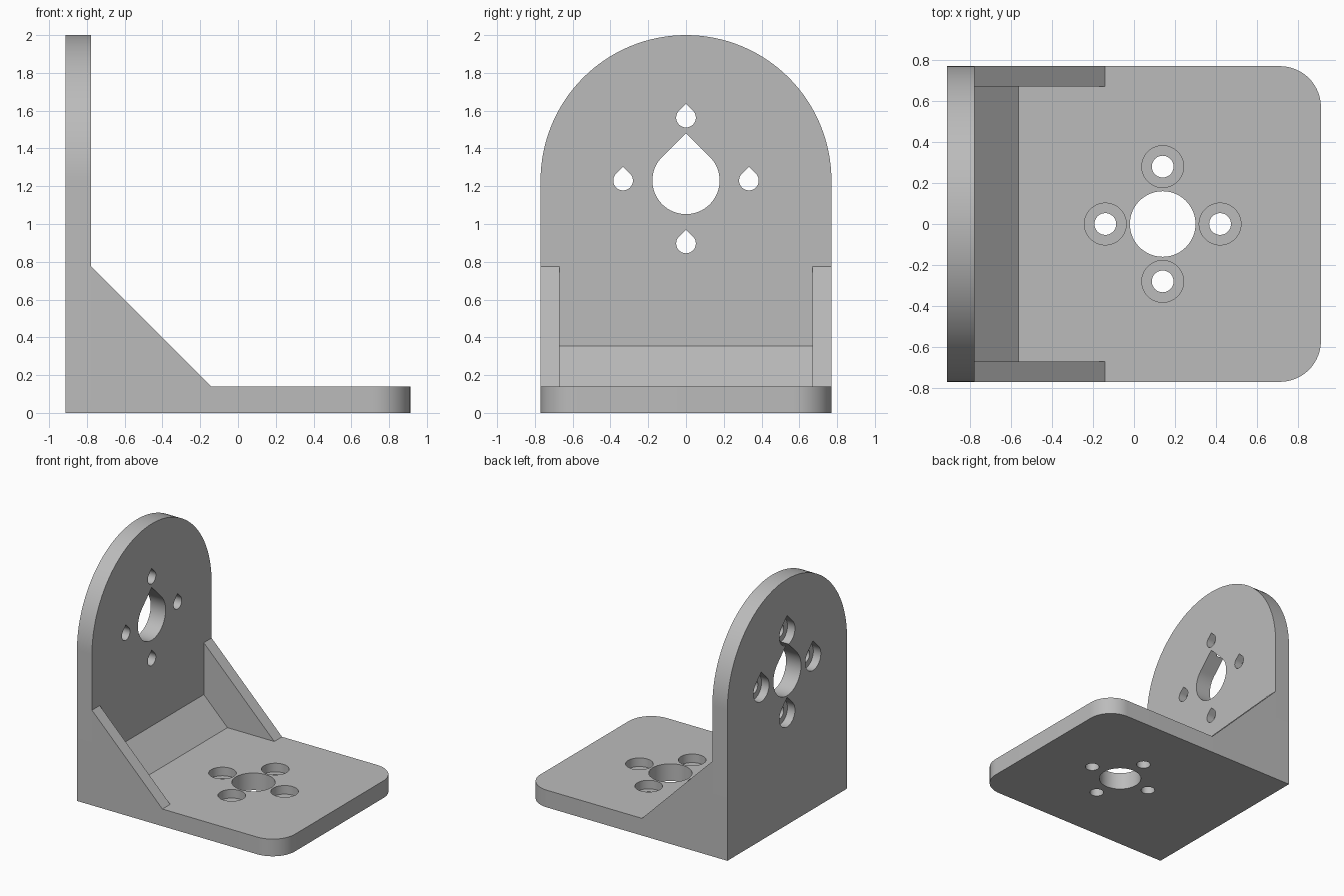
import bpy
import bmesh
from math import cos, sin, pi, radians
from mathutils import Matrix, Vector

cube = bpy.data.objects.get("Cube")
if cube:
    bpy.data.objects.remove(cube, do_unlink=True)

grey = bpy.data.materials.new("plain grey")
grey.use_nodes = True
colour = (0.5, 0.5, 0.5, 1)
grey.diffuse_color = colour
grey.node_tree.nodes["Principled BSDF"].inputs["Base Color"].default_value = colour

# Main sizes
BACK, FACE, FRONT = -0.912, -0.777, 0.912   # wall back, wall face, base end (x)
HALF = 0.77                                 # half width (y)
THICK = 0.14                                # base thickness
HUB_Z = 2 - HALF                            # centre of the wall holes
HUB_X = 0.14                                # centre of the base holes
CORNER = 0.2


def arc(u, v, r, start, end, n):
    """Points on an arc, angles in degrees."""
    angles = [radians(start + (end - start) * i / n) for i in range(n + 1)]
    return [(u + r * cos(a), v + r * sin(a)) for a in angles]


def prism(name, outline, axis, low, high):
    """Extrude a closed outline along x (outline is y,z), y (x,z) or z (x,y)."""
    place = {"x": lambda u, v: (low, u, v),
             "y": lambda u, v: (u, low, v),
             "z": lambda u, v: (u, v, low)}[axis]
    direction = {"x": Vector((1, 0, 0)), "y": Vector((0, 1, 0)), "z": Vector((0, 0, 1))}[axis]
    bm = bmesh.new()
    face = bm.faces.new([bm.verts.new(place(u, v)) for u, v in outline])
    made = bmesh.ops.extrude_face_region(bm, geom=[face])["geom"]
    moved = [g for g in made if isinstance(g, bmesh.types.BMVert)]
    bmesh.ops.translate(bm, verts=moved, vec=direction * (high - low))
    bmesh.ops.recalc_face_normals(bm, faces=bm.faces)
    mesh = bpy.data.meshes.new(name)
    bm.to_mesh(mesh)
    bm.free()
    mesh.materials.append(grey)
    obj = bpy.data.objects.new(name, mesh)
    bpy.context.collection.objects.link(obj)
    return obj


def circle(u, v, r):
    return arc(u, v, r, 0, 360, 64)[:-1]


def teardrop(u, v, r):
    """Circle with a pointed 45 degree roof."""
    return arc(u, v, r, 135, 405, 48) + [(u, v + r * 2 ** 0.5)]


def cut(obj, cutters):
    """Subtract each cutter from the part, then discard it."""
    bpy.context.view_layer.objects.active = obj
    for cutter in cutters:
        cutter.hide_render = True
        mod = obj.modifiers.new("hole", "BOOLEAN")
        mod.operation, mod.solver, mod.object = "DIFFERENCE", "EXACT", cutter
        bpy.ops.object.modifier_apply(modifier=mod.name)
        bpy.data.objects.remove(cutter, do_unlink=True)


def smooth(obj):
    bpy.ops.object.select_all(action="DESELECT")
    obj.select_set(True)
    bpy.context.view_layer.objects.active = obj
    bpy.ops.object.shade_smooth_by_angle(angle=radians(30))


def ring(u, v, distance):
    return [(u + distance, v), (u - distance, v), (u, v + distance), (u, v - distance)]


# Base plate with rounded front corners
base = prism("base_plate",
             [(FACE, -HALF)]
             + arc(FRONT - CORNER, CORNER - HALF, CORNER, -90, 0, 16)
             + arc(FRONT - CORNER, HALF - CORNER, CORNER, 0, 90, 16)
             + [(FACE, HALF)], "z", 0, THICK)
holes = [prism("cutter", circle(HUB_X, 0, 0.16), "z", -1, 1)]
for x, y in ring(HUB_X, 0, 0.28):
    holes.append(prism("cutter", circle(x, y, 0.053), "z", -1, 1))
    holes.append(prism("cutter", circle(x, y, 0.102), "z", THICK / 2, 1))
cut(base, holes)
smooth(base)

# Upright wall with a round top, screw recesses on its outer face
wall = prism("upright_wall",
             [(-HALF, 0), (HALF, 0)] + arc(0, HUB_Z, HALF, 0, 180, 64),
             "x", BACK, FACE)
holes = [prism("cutter", teardrop(0, HUB_Z, 0.178), "x", -2, 0)]
for y, z in ring(0, HUB_Z, 0.333):
    holes.append(prism("cutter", teardrop(y, z, 0.052), "x", -2, 0))
    holes.append(prism("cutter", teardrop(y, z, 0.1), "x", -2, (BACK + FACE) / 2))
cut(wall, holes)
smooth(wall)


def wedge(name, leg, low, high):
    """Right triangle filling the corner between wall and base."""
    return prism(name, [(FACE, THICK), (FACE + leg, THICK), (FACE, THICK + leg)],
                 "y", low, high)


# Side ribs and the inner corner fillet
RIB = 0.1
wedge("left_rib", 0.635, HALF - RIB, HALF)
wedge("right_rib", 0.635, -HALF, RIB - HALF)
wedge("corner_fillet", 0.213, RIB - HALF, HALF - RIB)
